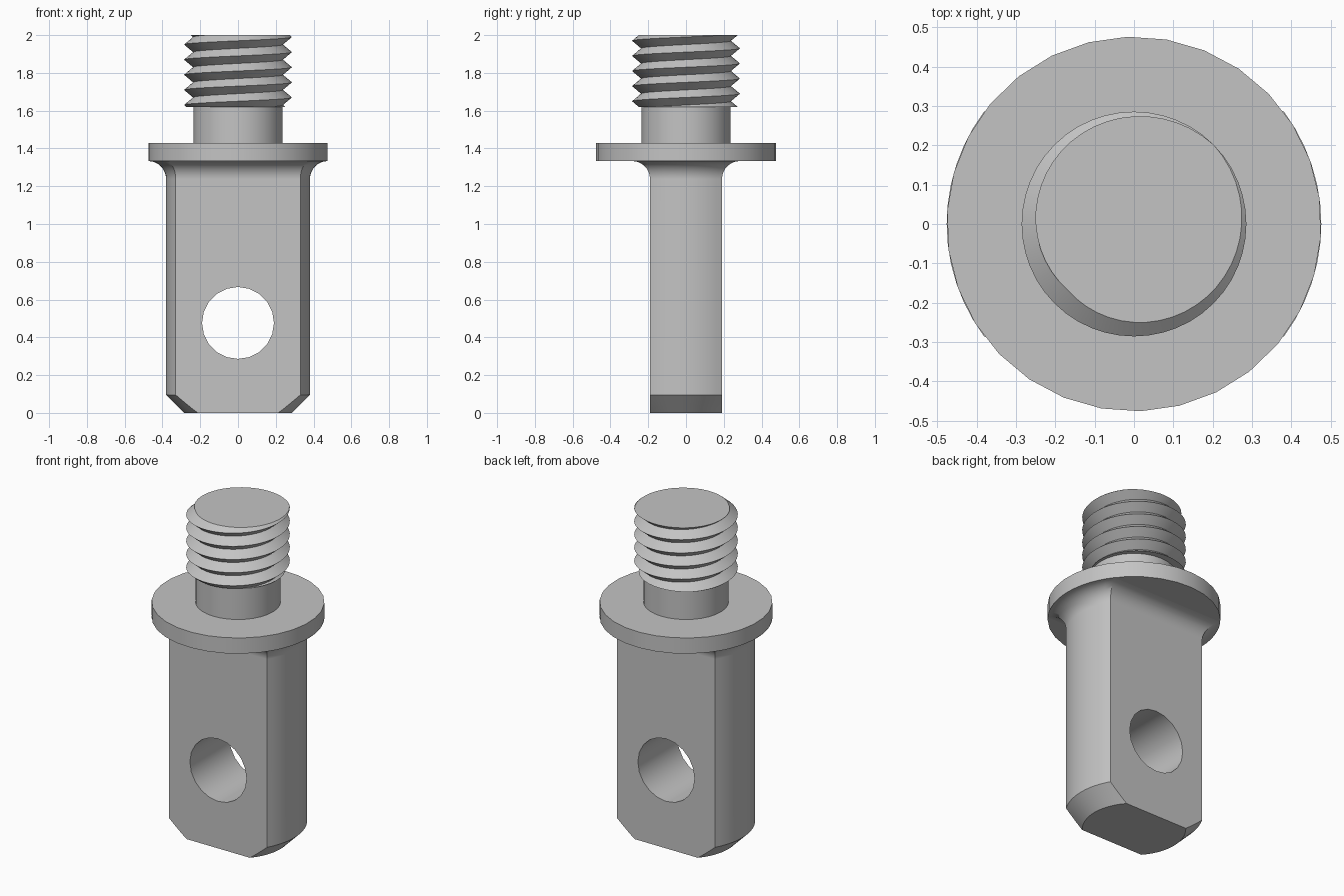
import bpy, bmesh, math

cube = bpy.data.objects.get("Cube")
if cube:
    bpy.data.objects.remove(cube, do_unlink=True)

U = 2 / 21            # base module: every dimension is a multiple of it
TOP = 21 * U

steel = bpy.data.materials.new("grey_steel")
GREY = (0.55, 0.55, 0.55, 1)
steel.diffuse_color = GREY
steel.use_nodes = True
steel.node_tree.nodes["Principled BSDF"].inputs["Base Color"].default_value = GREY


def activate(obj):
    bpy.ops.object.select_all(action='DESELECT')
    obj.select_set(True)
    bpy.context.view_layer.objects.active = obj


def finish(obj):
    activate(obj)
    bpy.ops.object.shade_smooth_by_angle(angle=math.radians(30))


def to_object(bm, name):
    bmesh.ops.recalc_face_normals(bm, faces=bm.faces)
    mesh = bpy.data.meshes.new(name)
    bm.to_mesh(mesh)
    bm.free()
    mesh.materials.append(steel)
    obj = bpy.data.objects.new(name, mesh)
    bpy.context.collection.objects.link(obj)
    return obj


def cylinder(name, radius, z0, z1, sides):
    bpy.ops.mesh.primitive_cylinder_add(vertices=sides, radius=radius, depth=z1 - z0,
                                        location=(0, 0, (z0 + z1) / 2))
    obj = bpy.context.object
    obj.name = name
    obj.data.materials.append(steel)
    return obj


# Blade: round bar with two flats, lofted from chamfered tip to flared fillet
def blade_section(radius, half, steps=12):
    limit = math.asin(half / radius)
    arc = [-limit + 2 * limit * i / steps for i in range(steps + 1)]
    angles = arc + [a + math.pi for a in arc]
    return [(radius * math.cos(a), radius * math.sin(a)) for a in angles]


stations = [((i / 4) * U, (3 + i / 4) * U, 2 * U) for i in range(5)]
for i in range(9):
    a = math.pi / 2 * i / 8
    flare = U * (1 - math.cos(a))
    stations.append(((13 + math.sin(a)) * U, 4 * U + flare, 2 * U + flare))

bm = bmesh.new()
rings = [[bm.verts.new((x, y, z)) for x, y in blade_section(r, h)] for z, r, h in stations]
for low, high in zip(rings, rings[1:]):
    for i in range(len(low)):
        j = (i + 1) % len(low)
        bm.faces.new((low[i], low[j], high[j], high[i]))
bm.faces.new(rings[0])
bm.faces.new(rings[-1])
blade = to_object(bm, "blade")

# Cross hole through the flats
cutter = cylinder("hole_cutter", 2 * U, -4 * U, 4 * U, 20)
cutter.location = (0, 0, 5 * U)
cutter.rotation_euler.x = math.pi / 2
cutter.hide_render = True
cut = blade.modifiers.new("cross_hole", 'BOOLEAN')
cut.operation = 'DIFFERENCE'
cut.solver = 'EXACT'
cut.object = cutter
activate(blade)
bpy.ops.object.modifier_apply(modifier=cut.name)
bpy.data.objects.remove(cutter, do_unlink=True)
finish(blade)
blade.modifiers.new("clean_shading", 'WEIGHTED_NORMAL').keep_sharp = True

# Collar and plain neck
collar = cylinder("collar", 5 * U, 14 * U, 15 * U, 30)
collar.rotation_euler.z = math.radians(2)
finish(collar)
finish(cylinder("neck", 2.47 * U, 14.5 * U, 17.5 * U, 32))

# Threaded end: right-handed V thread trimmed flat at both ends
PITCH, CREST, ROOT = 0.08, 3 * U, 2.5 * U
Z0, COLUMNS = 17 * U, 48
ROWS = 2 * math.ceil((TOP - Z0) / PITCH) + 8


def thread_point(column, row):
    turn = column / COLUMNS
    z = TOP + PITCH * (turn - 0.125 + 2 - row / 2)
    z = min(max(z, Z0), TOP)
    phase = ((z - TOP) / PITCH - turn + 0.125) % 1
    r = ROOT + (CREST - ROOT) * abs(1 - 2 * phase)
    a = 2 * math.pi * turn
    return r * math.cos(a), r * math.sin(a), z


bm = bmesh.new()
grid = [[bm.verts.new(thread_point(c, r)) for r in range(ROWS)] for c in range(COLUMNS + 1)]
for left, right in zip(grid, grid[1:]):
    for r in range(ROWS - 1):
        bm.faces.new((left[r], left[r + 1], right[r + 1], right[r]))
bm.faces.new([col[0] for col in grid[:-1]] + [grid[-1][0]])
bm.faces.new([col[-1] for col in grid[:-1]] + [grid[-1][-1]])
bmesh.ops.remove_doubles(bm, verts=bm.verts, dist=1e-5)
bmesh.ops.dissolve_degenerate(bm, dist=1e-5, edges=bm.edges)
finish(to_object(bm, "threaded_end"))
